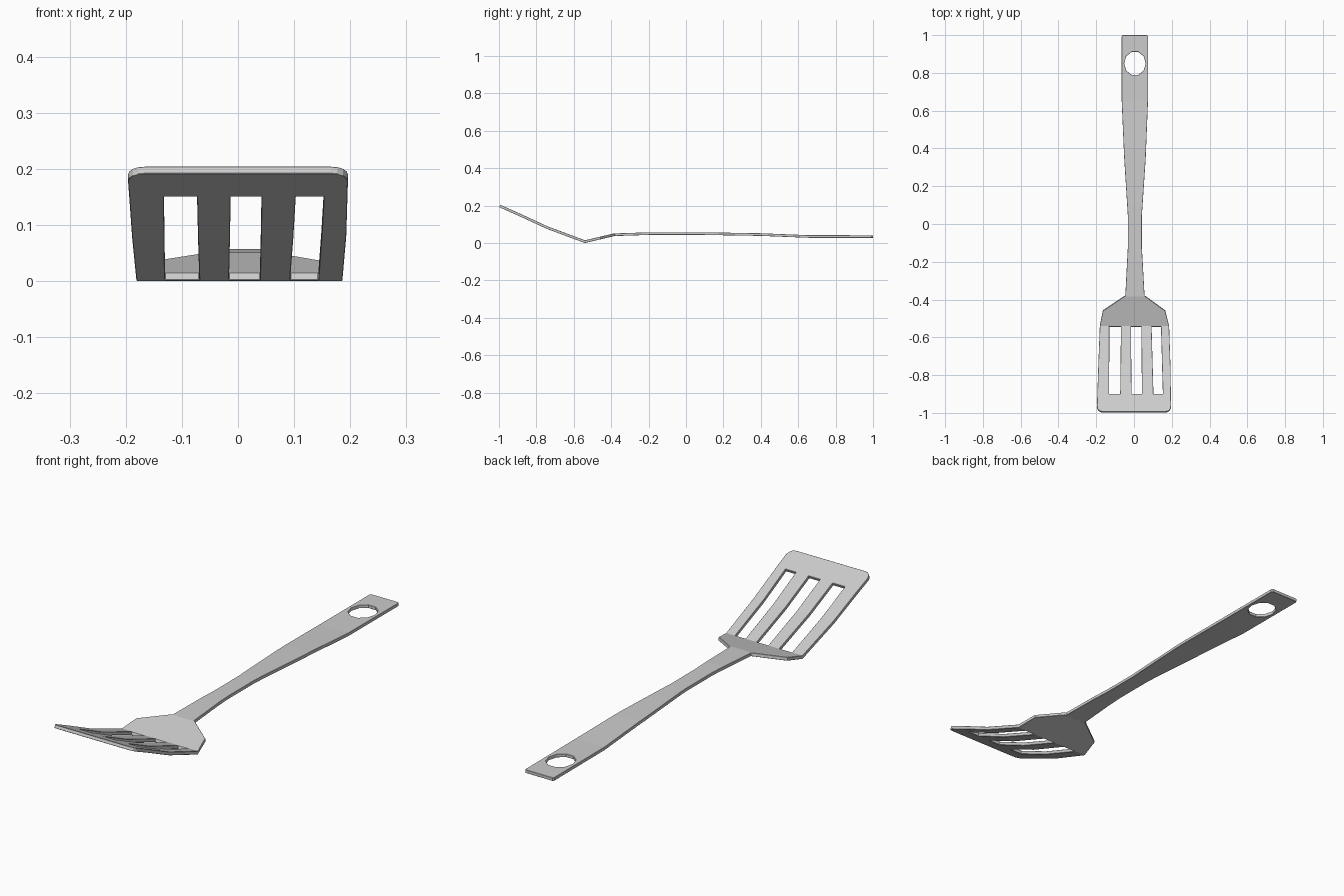
import bpy, bmesh, math

if "Cube" in bpy.data.objects:
    bpy.data.objects.remove(bpy.data.objects["Cube"])

# Side profile of the top surface (y, z), also the bend lines
profile = [(-0.993, 0.204), (-0.9, 0.163), (-0.74, 0.089), (-0.54, 0.0145),
           (-0.385, 0.051), (-0.2, 0.057), (0.1, 0.057), (0.4, 0.052),
           (0.65, 0.042), (1.0, 0.041)]

# Plan outline: (y, left x, right x) from the handle end to the blade
stations = [(1.0, -0.060, 0.069), (0.993, -0.065, 0.074), (0.65, -0.065, 0.074),
            (0.35, -0.052, 0.062), (0.05, -0.033, 0.042), (-0.13, -0.033, 0.042),
            (-0.38, -0.046, 0.056), (-0.46, -0.165, 0.165), (-0.54, -0.181, 0.186),
            (-0.75, -0.189, 0.193)]

# Slots: left/right x at the blade tip, then at the bend
slots = [(-0.132, -0.073, -0.130, -0.069), (-0.013, 0.042, -0.016, 0.039),
         (0.103, 0.153, 0.093, 0.143)]


def height(y):
    for (y0, z0), (y1, z1) in zip(profile, profile[1:]):
        if y <= y1:
            return z0 + (z1 - z0) * (y - y0) / (y1 - y0)
    return profile[-1][1]


def loop(bm, points):
    verts = [bm.verts.new((x, y, 0)) for x, y in points]
    for a, b in zip(verts, verts[1:] + verts[:1]):
        bm.edges.new((a, b))


bm = bmesh.new()

# Outer outline with rounded blade corners
radius = 0.03
arc = [math.radians(a) for a in (0, 22.5, 45, 67.5, 90)]
right = [(r, y) for y, l, r in stations]
right += [(0.166 + radius * math.cos(a), -0.963 - radius * math.sin(a)) for a in arc]
left = [(l, y) for y, l, r in stations]
left += [(-0.166 - radius * math.cos(a), -0.963 - radius * math.sin(a)) for a in arc]
loop(bm, right + left[::-1])

# Slots in the blade and hanging hole in the handle
for a, b, c, d in slots:
    loop(bm, [(a, -0.9), (b, -0.9), (d, -0.541), (c, -0.541)])
loop(bm, [(0.005 + 0.057 * math.cos(i * math.tau / 10),
           0.85 + 0.064 * math.sin(i * math.tau / 10)) for i in range(10)])

# Fill the plan, crease it at the bend lines and bend it to the profile
bmesh.ops.triangle_fill(bm, edges=bm.edges[:], use_beauty=True, normal=(0, 0, 1))
for y, _ in profile[1:-1]:
    bmesh.ops.bisect_plane(bm, geom=bm.verts[:] + bm.edges[:] + bm.faces[:], dist=0.0005,
                           plane_co=(0, y, 0), plane_no=(0, 1, 0))
bm.normal_update()
bmesh.ops.reverse_faces(bm, faces=[f for f in bm.faces if f.normal.z < 0])
for v in bm.verts:
    v.co.z = height(v.co.y)

mesh = bpy.data.meshes.new("slotted_spatula")
bm.to_mesh(mesh)
bm.free()
spatula = bpy.data.objects.new("slotted_spatula", mesh)
bpy.context.collection.objects.link(spatula)

# Plate thickness and softened rims
solid = spatula.modifiers.new("thickness", 'SOLIDIFY')
solid.thickness = 0.014
solid.offset = -1
solid.use_even_offset = True
bevel = spatula.modifiers.new("soft_rim", 'BEVEL')
bevel.width = 0.0025
bevel.segments = 1
bevel.limit_method = 'ANGLE'
bevel.angle_limit = math.radians(60)
